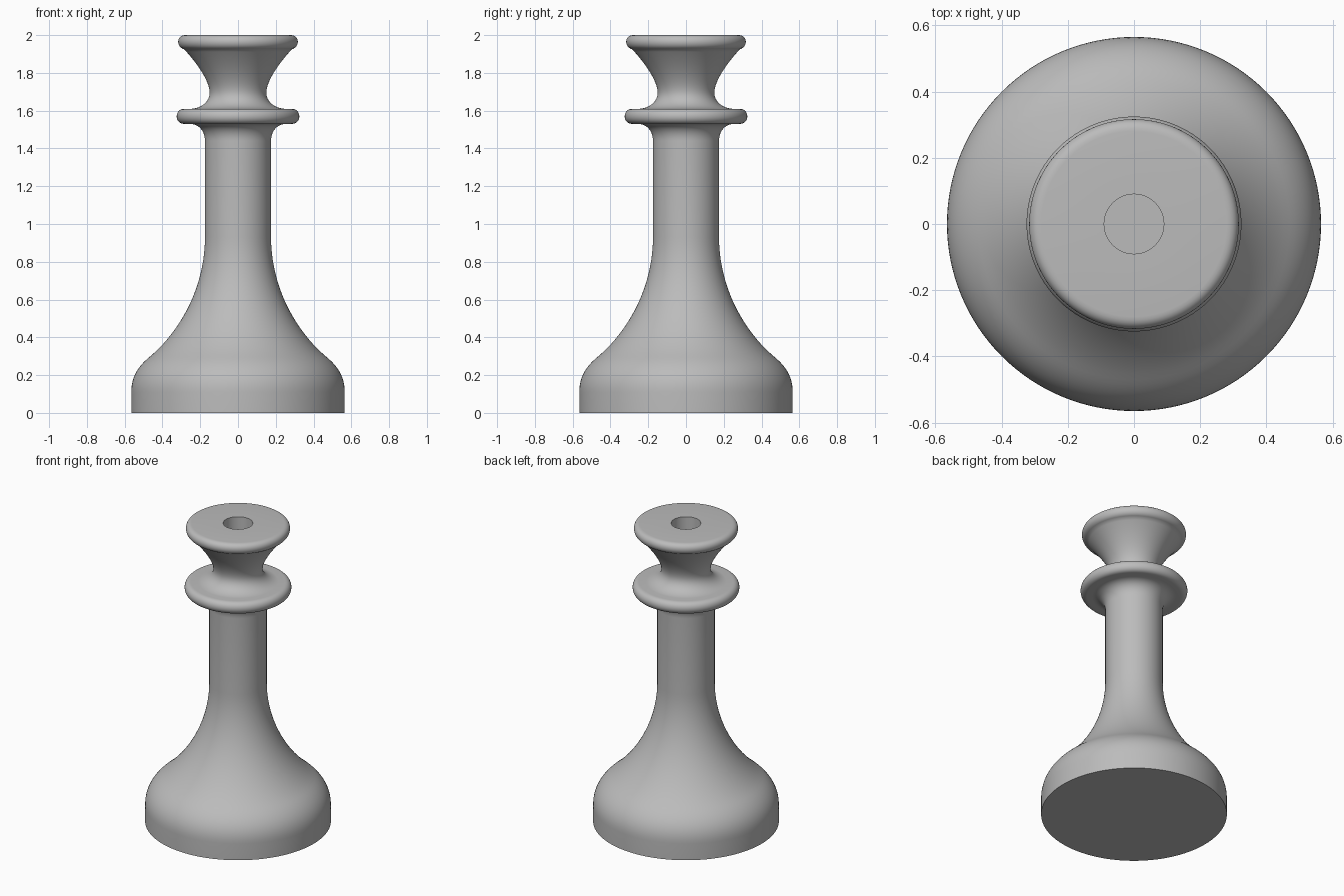
import bpy, bmesh, math
from mathutils import Vector
from mathutils.geometry import interpolate_bezier

cube = bpy.data.objects.get("Cube")
if cube:
    bpy.data.objects.remove(cube, do_unlink=True)

grey = bpy.data.materials.new("plain grey")
grey.use_nodes = True
colour = (0.5, 0.5, 0.5, 1)
grey.diffuse_color = colour
grey.node_tree.nodes["Principled BSDF"].inputs["Base Color"].default_value = colour

SIDES = 128


def curve(p0, h0, h1, p1, steps=12):
    """Points (radius, height) along a cubic curve."""
    pts = [Vector((r, z, 0)) for r, z in (p0, h0, h1, p1)]
    return [(p.x, p.y) for p in interpolate_bezier(*pts, steps)]


def lathe(name, profile):
    """Spin a closed profile of (radius, height) points about z."""
    bm = bmesh.new()
    verts = [bm.verts.new((r, 0, z)) for r, z in profile]
    edges = [bm.edges.new(pair) for pair in zip(verts, verts[1:])]
    bmesh.ops.spin(bm, geom=verts + edges, cent=(0, 0, 0), axis=(0, 0, 1),
                   angle=math.tau, steps=SIDES, use_duplicate=False)
    bmesh.ops.remove_doubles(bm, verts=bm.verts, dist=0.0002)
    bmesh.ops.recalc_face_normals(bm, faces=bm.faces)
    mesh = bpy.data.meshes.new(name)
    bm.to_mesh(mesh)
    bm.free()
    mesh.materials.append(grey)
    obj = bpy.data.objects.new(name, mesh)
    bpy.context.collection.objects.link(obj)
    bpy.ops.object.select_all(action='DESELECT')
    obj.select_set(True)
    bpy.context.view_layer.objects.active = obj
    bpy.ops.object.shade_smooth_by_angle(angle=math.radians(35))
    return obj


profile = [(0, 0), (0.565, 0)]
# Base: straight wall with a rounded shoulder
profile += curve((0.565, 0.11), (0.565, 0.19), (0.53, 0.245), (0.47, 0.295))
# Flared foot of the stem
profile += curve((0.47, 0.295), (0.33, 0.41), (0.175, 0.64), (0.175, 0.93), 24)[1:]
# Flare under the collar
profile += curve((0.175, 1.44), (0.175, 1.49), (0.205, 1.53), (0.255, 1.53))
# Collar with a rounded edge
profile += curve((0.285, 1.53), (0.338, 1.53), (0.338, 1.61), (0.285, 1.61), 16)
# Neck
profile += curve((0.245, 1.61), (0.19, 1.615), (0.15, 1.65), (0.15, 1.695))
profile += curve((0.15, 1.695), (0.15, 1.76), (0.225, 1.86), (0.285, 1.925), 16)[1:]
# Rounded rim of the head
profile += curve((0.285, 1.925), (0.328, 1.935), (0.328, 2), (0.28, 2), 14)[1:]
# Socket in the top
profile += [(0.09, 2), (0.09, 1.75), (0, 1.75)]

lathe("turned_pawn_body", profile)
